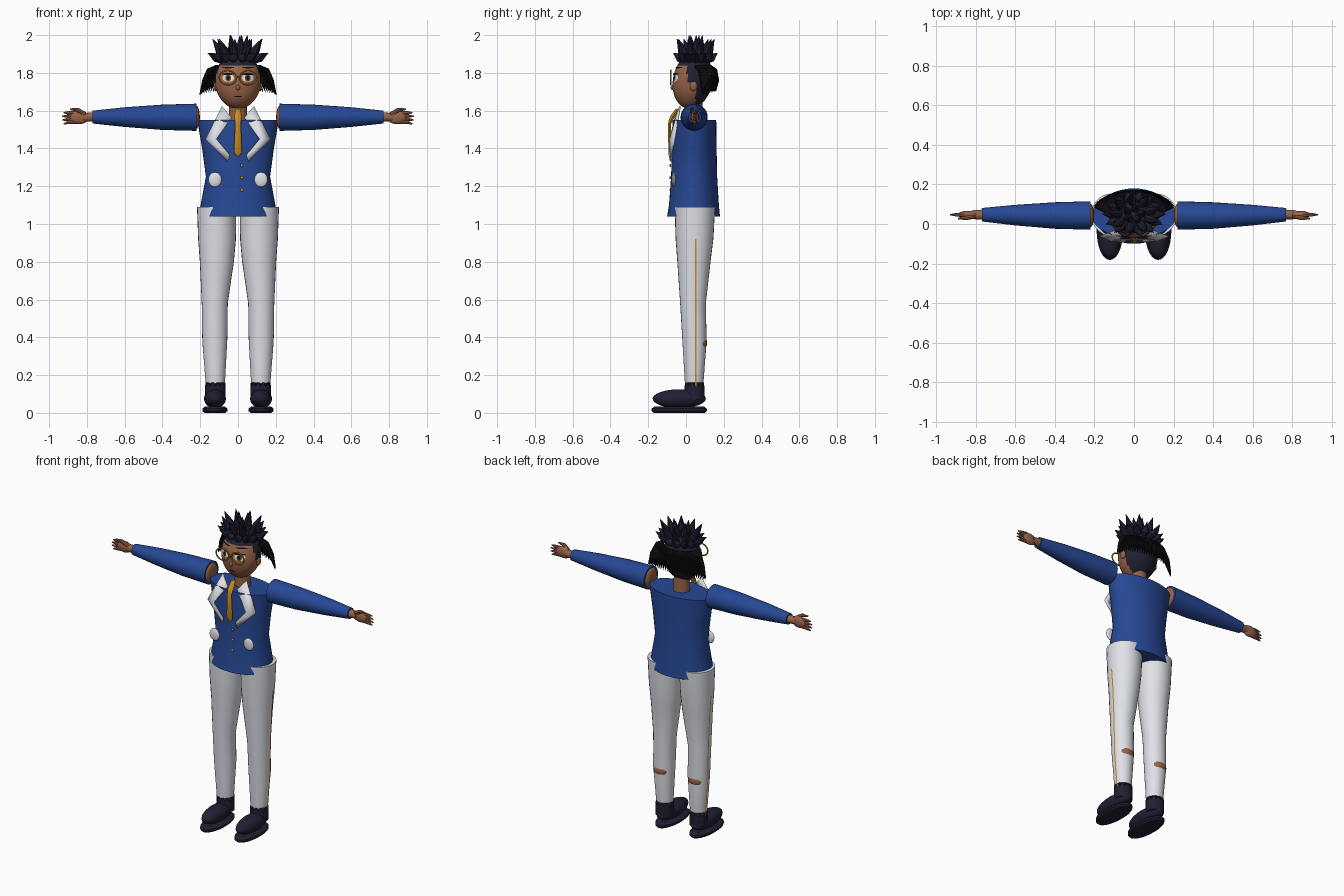
import bpy, bmesh
from math import sin, cos, pi, sqrt, radians
from mathutils import Vector, Matrix

cube = bpy.data.objects.get("Cube")
if cube:
    bpy.data.objects.remove(cube, do_unlink=True)


def material(name, r, g, b):
    m = bpy.data.materials.new(name)
    m.use_nodes = True
    m.diffuse_color = (r, g, b, 1)
    m.node_tree.nodes["Principled BSDF"].inputs["Base Color"].default_value = (r, g, b, 1)
    return m


BLUE = material("jacket blue", .02, .065, .3)
WHITE = material("white cloth", .76, .78, .82)
NAVY = material("dark navy", .015, .014, .033)
SKIN = material("brown skin", .31, .125, .065)
GOLD = material("gold", .6, .27, .015)
BLACK = material("black", .004, .004, .005)
BROWN = material("iris brown", .13, .06, .02)


def finish(name, bm, *mats, angle=40):
    bmesh.ops.recalc_face_normals(bm, faces=bm.faces)
    me = bpy.data.meshes.new(name)
    bm.to_mesh(me)
    bm.free()
    for m in mats:
        me.materials.append(m)
    ob = bpy.data.objects.new(name, me)
    bpy.context.collection.objects.link(ob)
    bpy.ops.object.select_all(action="DESELECT")
    ob.select_set(True)
    bpy.context.view_layer.objects.active = ob
    bpy.ops.object.shade_smooth_by_angle(angle=radians(angle))
    return ob


def bridge(bm, loops):
    """Join vertex loops into a capped skin."""
    n = len(loops[0])
    for a, b in zip(loops, loops[1:]):
        for i in range(n):
            j = (i + 1) % n
            bm.faces.new((a[i], a[j], b[j], b[i]))
    bm.faces.new(loops[0])
    bm.faces.new(loops[-1])


def loft(name, rings, mat, n=24, side=0):
    """Upright body from rings (z, x centre, y centre, x radius, y radius)."""
    bm = bmesh.new()
    s = side or 1
    bridge(bm, [[bm.verts.new((s * (cx + rx * cos(2 * pi * i / n)), cy + ry * sin(2 * pi * i / n), z))
                 for i in range(n)] for z, cx, cy, rx, ry in rings])
    return finish(name, bm, mat)


def tube(bm, pts, radii, n=8):
    """Tapered tube along a path of points."""
    pts = [Vector(p) for p in pts]
    loops = []
    for k, p in enumerate(pts):
        d = pts[min(k + 1, len(pts) - 1)] - pts[max(k - 1, 0)]
        q = d.to_track_quat("Z", "Y")
        loops.append([bm.verts.new(p + q @ Vector((radii[k] * cos(2 * pi * i / n),
                                                   radii[k] * sin(2 * pi * i / n), 0))) for i in range(n)])
    bridge(bm, loops)


def ball(name, loc, radii, mat, seg=24):
    bm = bmesh.new()
    bmesh.ops.create_uvsphere(bm, u_segments=seg, v_segments=seg // 2, radius=1,
                              matrix=Matrix.Translation(loc) @ Matrix.Diagonal((*radii, 1)))
    return finish(name, bm, mat)


def head_ring(z):
    t = (z - 1.76) / .15
    k = sqrt(max(0, 1 - t * t))
    return .035 + .015 * t, .122 * k, .105 * k


def face_patch(name, cx, cz, rx, rz, lift, mat):
    """Thin oval that follows the face."""
    bm = bmesh.new()
    rows = []
    for f in (.05, .35, .7, 1):
        row = []
        for i in range(20):
            x, z = cx + f * rx * cos(pi * i / 10), cz + f * rz * sin(pi * i / 10)
            cy, a, b = head_ring(z)
            row.append(bm.verts.new((x, cy - b * sqrt(1 - (x / a) ** 2) - lift, z)))
        rows.append(row)
    for a, b in zip(rows, rows[1:]):
        for i in range(20):
            bm.faces.new((a[i], a[(i + 1) % 20], b[(i + 1) % 20], b[i]))
    bm.faces.new(rows[0])
    finish(name, bm, mat)


# Jacket and neck
loft("jacket", [(1.04, 0, .04, .2, .14), (1.1, 0, .042, .198, .132), (1.25, 0, .043, .17, .122),
                (1.4, 0, .044, .19, .118), (1.55, 0, .045, .216, .115)], BLUE, 40)
loft("neck", [(1.5, 0, .045, .055, .05), (1.58, 0, .045, .048, .045), (1.68, 0, .04, .048, .045)], SKIN)

# Tie and buttons
loft("tie", [(1.36, 0, -.082, .008, .004), (1.38, 0, -.085, .022, .008), (1.53, 0, -.088, .015, .009),
             (1.57, 0, -.072, .02, .013), (1.61, 0, -.045, .014, .01)], GOLD, 10)
for i in range(3):
    ball(f"button_{i + 1}", (.02, -.083, 1.18 + .065 * i), (.008, .005, .008), GOLD, 12)

# Head, hair coloured by position
bm = bmesh.new()
loops = []
for k in range(1, 40):
    z = 1.76 - .15 * cos(pi * k / 40)
    cy, a, b = head_ring(z)
    loops.append([bm.verts.new((a * cos(pi * i / 24), cy + b * sin(pi * i / 24), z)) for i in range(48)])
bridge(bm, loops)
for f in bm.faces:
    c = f.calc_center_median()
    f.material_index = int(c.z > 1.842 or c.y > .05 or (c.z > 1.75 and c.y > .005))
finish("head", bm, SKIN, NAVY)

# Crown of hair spikes
bm = bmesh.new()
for count, base, tip, z0, z1, fat, turn in ((14, .085, .16, 1.865, 1.905, .024, 0),
                                            (9, .07, .135, 1.875, 1.98, .024, .3),
                                            (5, .03, .05, 1.88, 2, .022, .1)):
    for i in range(count):
        a = 2 * pi * i / count + turn
        spot = lambda r, z: (r * cos(a), .05 + .75 * r * sin(a), z)
        tube(bm, [spot(base, z0), spot(base * .6 + tip * .4, z0 * .6 + z1 * .4), spot(tip, z1)],
             [fat * .7, fat, .001])
finish("hair_spikes", bm, NAVY)

# Fringe of black strands around the back
bm = bmesh.new()
for i in range(35):
    t = radians(-85 + 5 * i)
    s, c = sin(t), cos(t)
    tube(bm, [(.115 * s, .045 + .085 * c, 1.835), (.155 * s, .065 + .09 * c, 1.815),
              (.18 * s, .075 + .09 * c, 1.76), (.205 * s, .08 + .08 * c, 1.68 + .025 * c)],
         [.008, .012, .011, .001], 6)
finish("back_hair", bm, BLACK)

# Facial features
face_patch("mouth", 0, 1.675, .02, .004, .002, BLACK)
ball("nose", (0, -.068, 1.722), (.012, .014, .014), SKIN, 16)
bm = bmesh.new()
for s in (-1, 1):
    ring = [(s * .054 + .045 * cos(pi * i / 16), -.08, 1.775 + .038 * sin(pi * i / 16)) for i in range(33)]
    tube(bm, ring, [.0045] * len(ring), 6)
tube(bm, [(-.01, -.08, 1.78), (.01, -.08, 1.78)], [.004, .004], 6)
finish("glasses", bm, GOLD)

LEG = [(.14, .12, .043, .05, .048), (.38, .123, .045, .066, .064), (.58, .123, .037, .069, .068),
       (.8, .112, .042, .09, .088), (.92, .111, .045, .1, .1), (1.09, .113, .047, .104, .107)]

# Paired parts
for s, side in ((1, "left"), (-1, "right")):
    # Eye, brow and ear
    x = s * .052
    face_patch(side + "_eye_white", x, 1.773, .031, .021, .002, WHITE)
    face_patch(side + "_iris", x, 1.773, .015, .019, .004, BROWN)
    face_patch(side + "_pupil", x, 1.773, .008, .011, .006, BLACK)
    face_patch(side + "_lash", x, 1.794, .034, .005, .006, BLACK)
    face_patch(side + "_brow", x, 1.828, .033, .004, .004, BLACK)
    ball(side + "_ear", (s * .118, .04, 1.73), (.012, .02, .026), SKIN, 16)

    # Lapel and pocket badge
    bm = bmesh.new()
    outer = [(.085, -.035, 1.625), (.172, -.065, 1.45), (.055, -.085, 1.33)]
    inner = [(.035, -.06, 1.565), (.115, -.088, 1.45), (.045, -.092, 1.365)]
    o, n = ([bm.verts.new((s * p[0], p[1], p[2])) for p in q] for q in (outer, inner))
    for k in (0, 1):
        bm.faces.new((o[k], o[k + 1], n[k + 1], n[k]))
    lapel = finish(side + "_lapel", bm, WHITE)
    lapel.modifiers.new("Thickness", "SOLIDIFY").thickness = .008
    ball(side + "_pocket_badge", (s * .122, -.065, 1.235), (.035, .01, .04), WHITE, 16)

    # Sleeve with skin showing at the shoulder
    bm = bmesh.new()
    tube(bm, [(s * .22, .043, 1.565), (s * .4, .043, 1.565), (s * .6, .045, 1.566), (s * .77, .047, 1.566)],
         [.072, .067, .052, .034], 28)
    finish(side + "_sleeve", bm, BLUE)
    ball(side + "_shoulder", (s * .222, .043, 1.565), (.02, .06, .062), SKIN)

    # Hand
    ball(side + "_palm", (s * .84, .047, 1.565), (.052, .02, .036), SKIN)
    bm = bmesh.new()
    tube(bm, [(s * .76, .047, 1.566), (s * .82, .047, 1.566)], [.026, .022], 14)
    for k in range(4):
        d = k - 1.5
        reach = .935 - .008 * abs(d)
        tube(bm, [(s * .855, .047, 1.565 + .015 * d), (s * .9, .047, 1.563 + .017 * d),
                  (s * reach, .047, 1.56 + .02 * d)], [.012, .009, .003])
    tube(bm, [(s * .81, .04, 1.58), (s * .85, .03, 1.605), (s * .89, .028, 1.608)], [.013, .011, .004])
    finish(side + "_fingers", bm, SKIN)

    # Trouser leg, side stripe and torn calf
    loft(side + "_trouser", LEG, WHITE, 28, s)
    bm = bmesh.new()
    rows = [[bm.verts.new((s * (cx + rx + .003), y, z)) for y in (.047, .056)] for z, cx, cy, rx, ry in LEG[:5]]
    for a, b in zip(rows, rows[1:]):
        bm.faces.new((a[0], a[1], b[1], b[0]))
    finish(side + "_stripe", bm, GOLD)
    ball(side + "_calf", (s * .123, .08, .37), (.05, .032, .04), SKIN, 16)

    # Sock with a zigzag top
    bm = bmesh.new()
    bridge(bm, [[bm.verts.new((s * .12 + .054 * cos(pi * i / 12), .045 + .052 * sin(pi * i / 12),
                               z + up * (i % 2))) for i in range(24)] for z, up in ((.07, 0), (.14, .022))])
    finish(side + "_sock", bm, NAVY)

    # Shoe
    loft(side + "_sole", [(0, .122, -.036, .055, .135), (.01, .122, -.036, .067, .146),
                          (.022, .122, -.036, .067, .146), (.035, .122, -.036, .05, .13)], NAVY, 32, s)
    ball(side + "_shoe", (s * .122, -.036, .075), (.058, .141, .05), NAVY)
